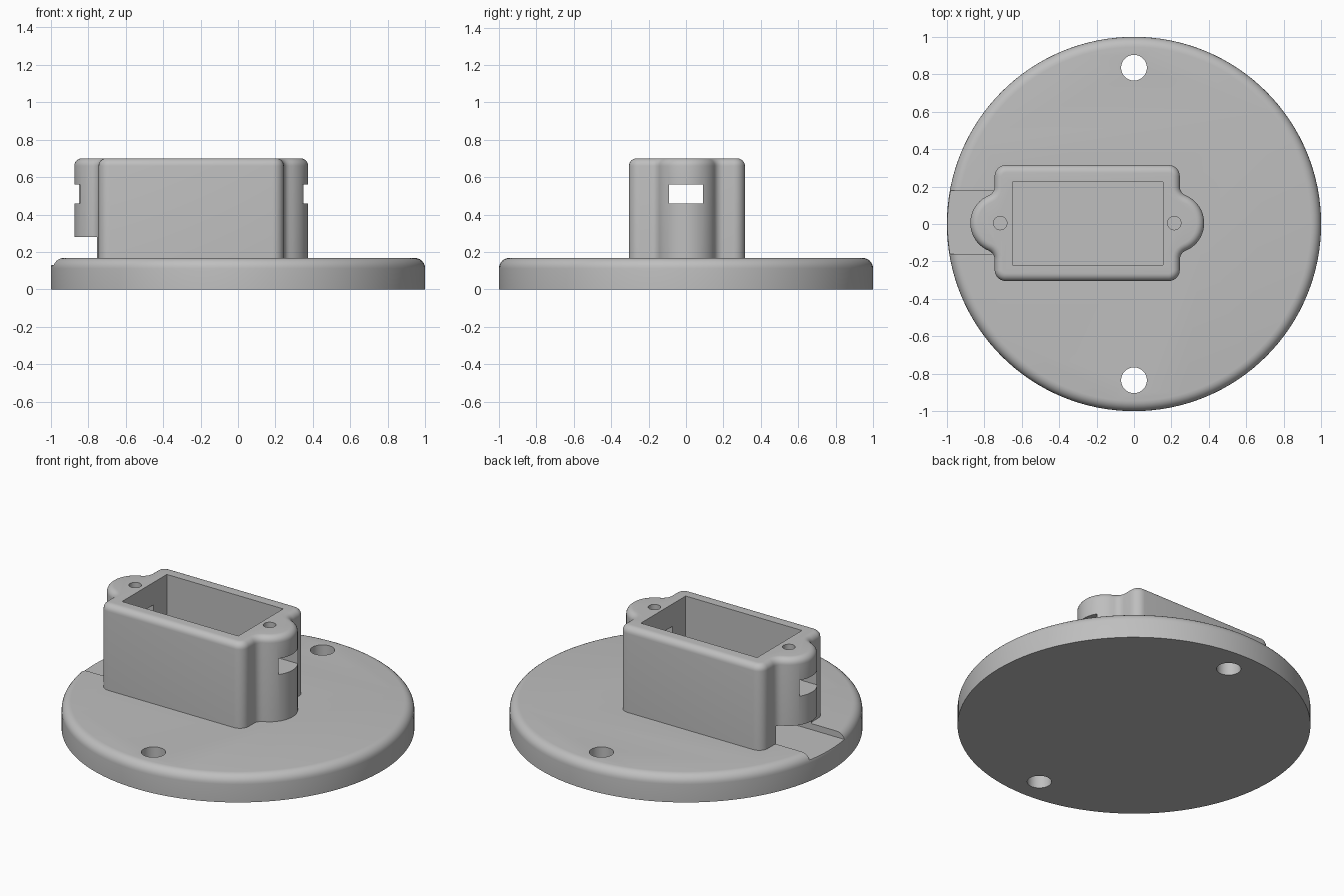
import bpy, bmesh, math
from math import cos, sin, pi, radians

cube = bpy.data.objects.get("Cube")
if cube:
    bpy.data.objects.remove(cube, do_unlink=True)

# Single plain grey
GREY = (0.52, 0.52, 0.52, 1)
grey = bpy.data.materials.new("plain_grey")
grey.use_nodes = True
grey.diffuse_color = GREY
grey.node_tree.nodes["Principled BSDF"].inputs["Base Color"].default_value = GREY

MID_X, MID_Y = -0.25, 0.005     # housing centre
TOP = 0.70
FLOOR = 0.13                    # cavity and cable channel floor


def loft(name, rings):
    """Closed solid through equal-length rings of points."""
    bm = bmesh.new()
    loops = [[bm.verts.new(p) for p in ring] for ring in rings]
    n = len(loops[0])
    for a, b in zip(loops, loops[1:]):
        for i in range(n):
            j = (i + 1) % n
            bm.faces.new((a[i], a[j], b[j], b[i]))
    bm.faces.new(loops[0][::-1])
    bm.faces.new(loops[-1])
    bmesh.ops.recalc_face_normals(bm, faces=bm.faces)
    mesh = bpy.data.meshes.new(name)
    bm.to_mesh(mesh)
    bm.free()
    mesh.materials.append(grey)
    obj = bpy.data.objects.new(name, mesh)
    bpy.context.collection.objects.link(obj)
    return obj


def circle(r, z, x=0, y=0, n=128):
    return [(x + r * cos(2 * pi * i / n), y + r * sin(2 * pi * i / n), z) for i in range(n)]


def cylinder(name, x, y, r, z0, z1):
    return loft(name, [circle(r, z, x, y, 32) for z in (z0, z1)])


def box(name, x0, x1, y0, y1, z0, z1):
    return loft(name, [[(x0, y0, z), (x1, y0, z), (x1, y1, z), (x0, y1, z)] for z in (z0, z1)])


def arc(cx, cy, r, a0, a1, n):
    return [(cx + r * cos(radians(a0 + (a1 - a0) * i / n)),
             cy + r * sin(radians(a0 + (a1 - a0) * i / n))) for i in range(n + 1)]


def housing_outline(d, z):
    """Rounded box with a filleted round ear at each end, inset by d."""
    hx, hy, corner, ear_x, ear_r, fillet = 0.495, 0.31, 0.06, 0.465, 0.16, 0.05
    fx = hx + fillet
    fy = math.sqrt((ear_r + fillet) ** 2 - (fx - ear_x) ** 2)
    ang = math.degrees(math.atan2(fy, fx - ear_x))
    ear = arc(ear_x, 0, ear_r - d, 0, ang, 10)
    blend = arc(fx, fy, fillet + d, 180 + ang, 180, 5)[1:]
    bend = arc(hx - corner, hy - corner, corner - d, 0, 90, 6)
    quarter = ear + blend + bend
    half = quarter + [(-x, y) for x, y in reversed(quarter)]
    full = half + [(x, -y) for x, y in reversed(half[1:-1])]
    return [(MID_X + x, MID_Y + y, z) for x, y in full]


def boolean(target, other, operation):
    mod = target.modifiers.new(operation.lower(), 'BOOLEAN')
    mod.operation = operation
    mod.solver = 'EXACT'
    mod.object = other
    bpy.context.view_layer.objects.active = target
    bpy.ops.object.modifier_apply(modifier=mod.name)
    bpy.data.objects.remove(other, do_unlink=True)


# Round base with a softened upper rim
H, R = 0.168, 0.055
steps = [radians(15 * i) for i in range(7)]
base = loft("mounting_base", [circle(1, 0)] + [
    circle(1 - R + R * cos(a), H - R + R * sin(a)) for a in steps])

# Housing with softened upper edge
E = 0.04
housing = loft("housing", [housing_outline(0, 0.06)] + [
    housing_outline(E - E * cos(a), TOP - E + E * sin(a)) for a in steps])

# Cable channel under the right ear, through the end wall
boolean(housing, box("channel_cut", -1.2, -0.6, -0.16, 0.18, FLOOR, 0.28), 'DIFFERENCE')
boolean(base, box("groove_cut", -1.2, -0.6, -0.16, 0.18, FLOOR, 0.4), 'DIFFERENCE')
boolean(base, housing, 'UNION')

# Main cavity
boolean(base, box("cavity_cut", -0.65, 0.155, -0.218, 0.225, FLOOR, 1), 'DIFFERENCE')

# Nut slots and screw holes in both ears
for side in (-1, 1):
    x = MID_X + side * 0.465
    xs = sorted((MID_X + side * 0.3, MID_X + side * 0.8))
    boolean(base, box("slot_cut", *xs, -0.09, 0.092, 0.46, 0.56), 'DIFFERENCE')
    boolean(base, cylinder("screw_cut", x, MID_Y, 0.036, 0.38, 1), 'DIFFERENCE')

# Mounting holes through the base
for y in (-0.835, 0.835):
    boolean(base, cylinder("bolt_cut", 0, y, 0.069, -0.1, 0.4), 'DIFFERENCE')

# Smooth curves, crisp edges
bpy.ops.object.select_all(action='DESELECT')
base.select_set(True)
bpy.context.view_layer.objects.active = base
bpy.ops.object.shade_smooth_by_angle(angle=radians(30))
base.name = "base_with_housing"
